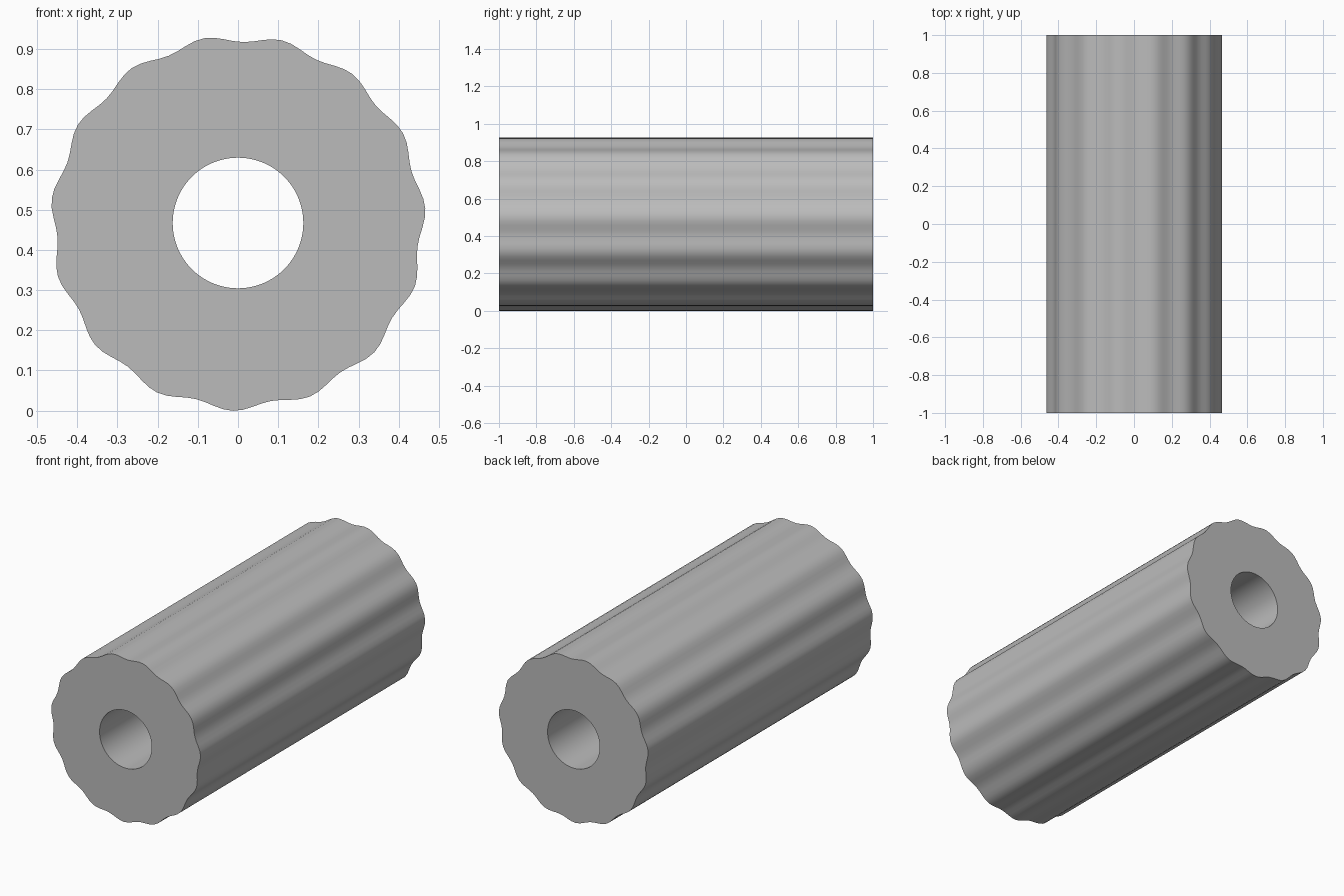
import bpy, bmesh, math

cube = bpy.data.objects.get("Cube")
if cube:
    bpy.data.objects.remove(cube, do_unlink=True)

LOBES, STEPS = 15, 8
COUNT = LOBES * STEPS
CENTRE_Z, HALF_LENGTH = 0.467, 1.0
BORE, MEAN, WAVE = 0.1625, 0.459, 0.0085
START = math.radians(-91.5)      # angle of the lowest lobe

grey = bpy.data.materials.new("plain_grey")
grey.use_nodes = True
colour = (0.5, 0.5, 0.5, 1)
grey.diffuse_color = colour
grey.node_tree.nodes["Principled BSDF"].inputs["Base Color"].default_value = colour


def ring(bm, radius_at, y):
    """Closed ring of vertices around the long axis."""
    verts = []
    for i in range(COUNT):
        a = START + math.tau * i / COUNT
        r = radius_at(i)
        verts.append(bm.verts.new((r * math.cos(a), y, CENTRE_Z + r * math.sin(a))))
    return verts


def fluted(i):
    return MEAN + WAVE * math.cos(math.tau * i / STEPS)


def bore(i):
    return BORE


# Fluted outer wall, back end, bore and front end joined in one loop
bm = bmesh.new()
rings = [ring(bm, f, y) for f, y in (
    (fluted, -HALF_LENGTH), (fluted, HALF_LENGTH),
    (bore, HALF_LENGTH), (bore, -HALF_LENGTH))]
for a, b in zip(rings, rings[1:] + rings[:1]):
    for i in range(COUNT):
        j = (i + 1) % COUNT
        bm.faces.new((a[i], a[j], b[j], b[i]))
bmesh.ops.recalc_face_normals(bm, faces=bm.faces)

mesh = bpy.data.meshes.new("fluted_tube")
bm.to_mesh(mesh)
bm.free()
mesh.materials.append(grey)
tube = bpy.data.objects.new("fluted_tube", mesh)
bpy.context.collection.objects.link(tube)

# Smooth walls with crisp end rims
bpy.ops.object.select_all(action="DESELECT")
tube.select_set(True)
bpy.context.view_layer.objects.active = tube
bpy.ops.object.shade_smooth_by_angle(angle=math.radians(35))
